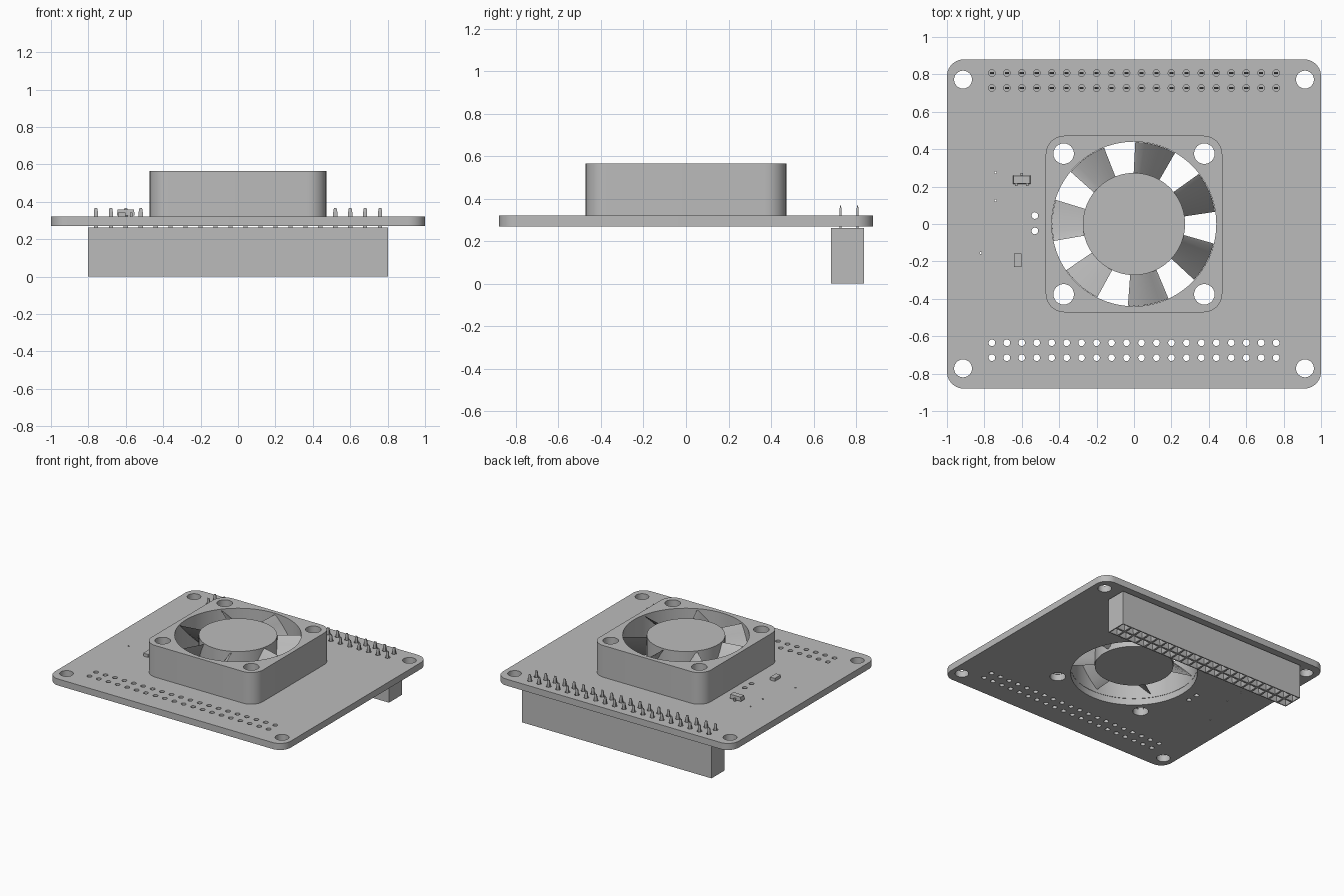
import bpy, bmesh, math
from mathutils import Matrix

cube = bpy.data.objects.get("Cube")
if cube:
    bpy.data.objects.remove(cube, do_unlink=True)

grey = bpy.data.materials.new("plain grey")
grey.use_nodes = True
COLOUR = (0.5, 0.5, 0.5, 1)
grey.diffuse_color = COLOUR
grey.node_tree.nodes["Principled BSDF"].inputs["Base Color"].default_value = COLOUR


def finish(name, bm):
    mesh = bpy.data.meshes.new(name)
    bmesh.ops.recalc_face_normals(bm, faces=bm.faces)
    bm.to_mesh(mesh)
    bm.free()
    mesh.materials.append(grey)
    ob = bpy.data.objects.new(name, mesh)
    bpy.context.collection.objects.link(ob)
    bpy.ops.object.select_all(action='DESELECT')
    ob.select_set(True)
    bpy.context.view_layer.objects.active = ob
    bpy.ops.object.shade_smooth_by_angle(angle=math.radians(32))
    return ob


def circle(x, y, r, n=24):
    return [(x + r * math.cos(math.tau * i / n), y + r * math.sin(math.tau * i / n))
            for i in range(n)]


def rounded(hx, hy, r, n=10):
    pts = []
    for k, (sx, sy) in enumerate([(1, 1), (-1, 1), (-1, -1), (1, -1)]):
        for i in range(n + 1):
            a = (k + i / n) * math.pi / 2
            pts.append((sx * (hx - r) + r * math.cos(a), sy * (hy - r) + r * math.sin(a)))
    return pts


def plate(name, loops, z0, z1):
    """Extruded outline with holes, made from a filled 2D curve."""
    cu = bpy.data.curves.new(name, 'CURVE')
    cu.dimensions = '2D'
    cu.fill_mode = 'BOTH'
    cu.extrude = (z1 - z0) / 2
    for loop in loops:
        sp = cu.splines.new('POLY')
        sp.points.add(len(loop) - 1)
        for p, (x, y) in zip(sp.points, loop):
            p.co = (x, y, 0, 1)
        sp.use_cyclic_u = True
    tmp = bpy.data.objects.new(name + " outline", cu)
    bpy.context.collection.objects.link(tmp)
    deps = bpy.context.evaluated_depsgraph_get()
    mesh = bpy.data.meshes.new_from_object(tmp.evaluated_get(deps))
    bpy.data.objects.remove(tmp, do_unlink=True)
    bm = bmesh.new()
    bm.from_mesh(mesh)
    bpy.data.meshes.remove(mesh)
    bmesh.ops.remove_doubles(bm, verts=bm.verts, dist=1e-5)
    bmesh.ops.translate(bm, verts=bm.verts, vec=(0, 0, (z0 + z1) / 2))
    return finish(name, bm)


def add_box(bm, x, y, z0, z1, sx, sy, taper=1):
    m = Matrix.Translation((x, y, (z0 + z1) / 2)) @ Matrix.Diagonal((sx, sy, z1 - z0, 1))
    verts = bmesh.ops.create_cube(bm, size=1, matrix=m)['verts']
    for v in verts:
        if v.co.z > (z0 + z1) / 2:
            v.co.x = x + (v.co.x - x) * taper
            v.co.y = y + (v.co.y - y) * taper


COLUMNS = [-0.76 + 0.08 * i for i in range(20)]
PIN_ROWS = (0.727, 0.807)
BOARD_Z, TOP_Z, FAN_Z = 0.27, 0.32, 0.565
SIGNS = [(a, b) for a in (-1, 1) for b in (-1, 1)]
fan_screws = [circle(a * 0.376, b * 0.376, 0.055) for a, b in SIGNS]
fan_opening = circle(0, 0, 0.44, 72)

# Circuit board with all its drillings
holes = [circle(a * 0.914, b * 0.772, 0.048) for a, b in SIGNS]
holes += [circle(x, y, 0.018, 12) for x in COLUMNS for y in (-0.635, -0.715) + PIN_ROWS]
holes += [circle(-0.53, y, 0.018, 12) for y in (0.045, -0.037)]
holes += [circle(x, y, 0.006, 8) for x, y in ((-0.74, 0.275), (-0.74, 0.125), (-0.82, -0.155))]
plate("circuit_board", [rounded(1, 0.88, 0.09), fan_opening] + fan_screws + holes,
      BOARD_Z, TOP_Z)

# Fan housing
plate("fan_housing", [rounded(0.472, 0.472, 0.1), fan_opening] + fan_screws,
      TOP_Z + 0.002, FAN_Z)

# Fan hub
plate("fan_hub", [circle(0, 0, 0.273, 64)], 0.33, FAN_Z)

# Seven pitched blades, high at the counter-clockwise edge
bm = bmesh.new()
STEPS = 6
for k in range(7):
    rows = []
    for i in range(STEPS + 1):
        t = i / STEPS
        a = math.radians(87 - 27 * t) - k * math.tau / 7
        z = 0.545 - 0.2 * t
        row = []
        for r, off in ((0.265, 0), (0.438, 0), (0.438, 1), (0.265, 1)):
            b = a + off * 0.016 / r
            row.append(bm.verts.new((r * math.cos(b), r * math.sin(b), z + off * 0.012)))
        rows.append(row)
    for p, q in zip(rows, rows[1:]):
        for j in range(4):
            n = (j + 1) % 4
            bm.faces.new((p[j], p[n], q[n], q[j]))
    bm.faces.new(rows[0])
    bm.faces.new(rows[-1])
finish("fan_blades", bm)

# Socket header under the board: sunken funnels on the lower face
bm = bmesh.new()
bmesh.ops.create_grid(bm, x_segments=20, y_segments=2, size=1,
                      matrix=Matrix.Translation((0, 0.76, 0)) @ Matrix.Diagonal((0.803, 0.078, 1, 1)))
cells = bm.faces[:]
for f in cells:
    f.normal_flip()
bm.normal_update()
rim = [e for e in bm.edges if e.is_boundary]
walls = bmesh.ops.extrude_edge_only(bm, edges=rim)['geom']
top = [v for v in walls if isinstance(v, bmesh.types.BMVert)]
bmesh.ops.translate(bm, verts=top, vec=(0, 0, 0.262))
bmesh.ops.holes_fill(bm, edges=[e for e in bm.edges if e.is_boundary], sides=0)
bmesh.ops.recalc_face_normals(bm, faces=bm.faces)
for thickness, depth in ((0.01, 0), (0.014, -0.02), (0.001, -0.12)):
    bmesh.ops.inset_individual(bm, faces=cells, thickness=thickness, depth=depth)
finish("socket_header", bm)

# Flat header pins poking through the board
bm = bmesh.new()
for x in COLUMNS:
    for y in PIN_ROWS:
        add_box(bm, x, y, 0.25, 0.345, 0.022, 0.009)
        add_box(bm, x, y, 0.345, 0.367, 0.022, 0.009, 0.65)
finish("header_pins", bm)

# Small three-legged chip
bm = bmesh.new()
add_box(bm, -0.6, 0.237, 0.327, 0.358, 0.095, 0.045, 0.92)
for x, y in ((-0.6, 0.264), (-0.63, 0.21), (-0.57, 0.21)):
    add_box(bm, x, y, TOP_Z, 0.342, 0.014, 0.016)
finish("transistor", bm)

# Small block resistor
bm = bmesh.new()
add_box(bm, -0.622, -0.195, TOP_Z, 0.343, 0.04, 0.072)
finish("resistor", bm)
